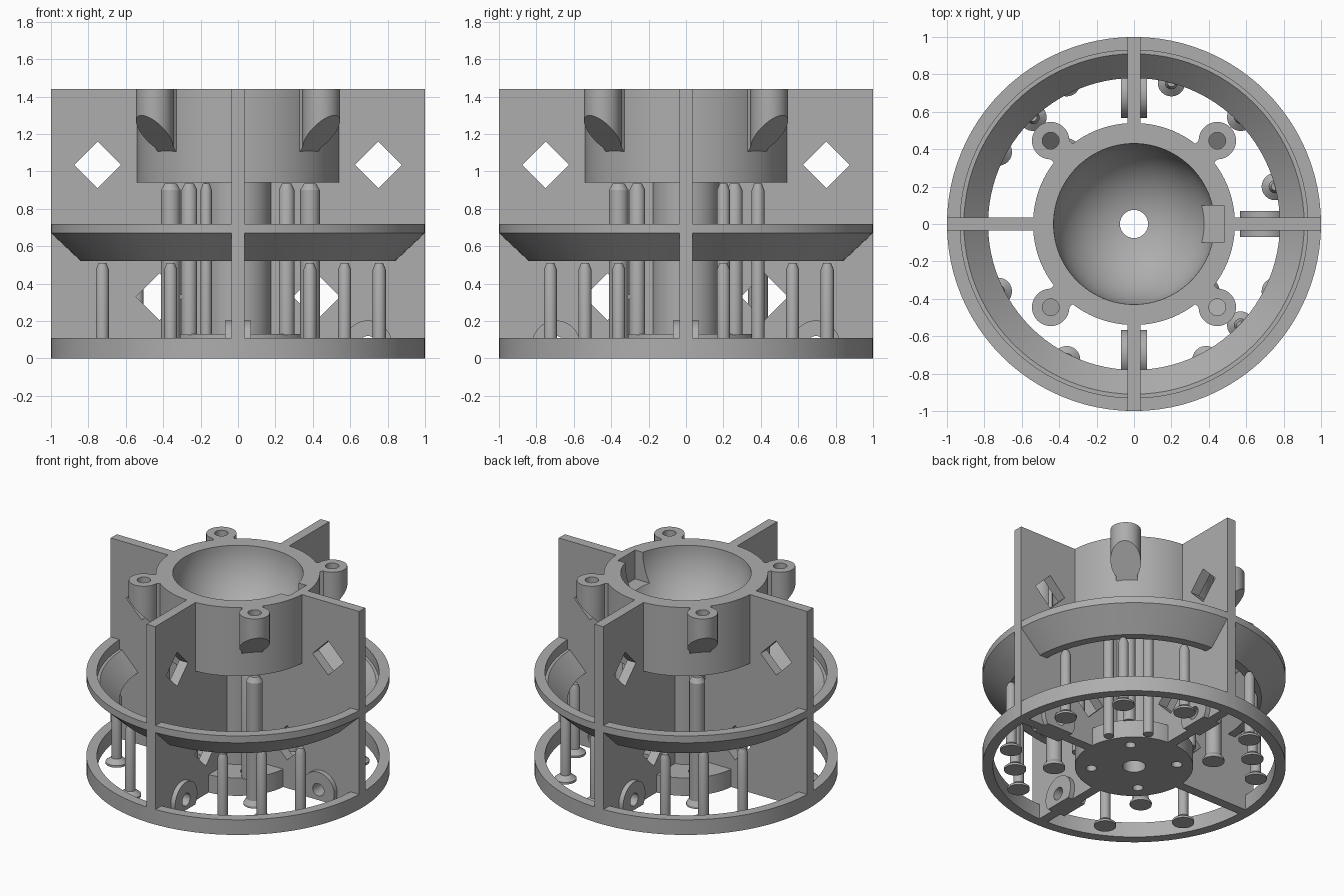
import bpy
import bmesh
import math
from mathutils import Matrix, Vector

cube = bpy.data.objects.get("Cube")
if cube:
    bpy.data.objects.remove(cube, do_unlink=True)

grey = bpy.data.materials.new("plain grey")
grey.use_nodes = True
grey.diffuse_color = (0.42, 0.42, 0.42, 1)
grey.node_tree.nodes["Principled BSDF"].inputs["Base Color"].default_value = grey.diffuse_color


def finish(name, bm):
    bmesh.ops.recalc_face_normals(bm, faces=bm.faces)
    mesh = bpy.data.meshes.new(name)
    bm.to_mesh(mesh)
    bm.free()
    mesh.materials.append(grey)
    obj = bpy.data.objects.new(name, mesh)
    bpy.context.collection.objects.link(obj)
    return obj


def lathe(name, profile, steps=96, at=(0, 0, 0), closed=True):
    """Turn an (r, z) profile about z; open profiles start and end on the axis."""
    bm = bmesh.new()
    verts = [bm.verts.new((r, 0, z)) for r, z in profile]
    count = len(verts) if closed else len(verts) - 1
    edges = [bm.edges.new((verts[i], verts[(i + 1) % len(verts)])) for i in range(count)]
    bmesh.ops.spin(bm, geom=verts + edges, cent=(0, 0, 0), axis=(0, 0, 1),
                   angle=math.tau, steps=steps, use_duplicate=False)
    bmesh.ops.remove_doubles(bm, verts=bm.verts, dist=1e-5)
    bmesh.ops.translate(bm, verts=bm.verts, vec=at)
    return finish(name, bm)


def slab(name, outline, half):
    """Extrude an (x, z) outline symmetrically along y."""
    bm = bmesh.new()
    face = bm.faces.new([bm.verts.new((x, -half, z)) for x, z in outline])
    out = bmesh.ops.extrude_face_region(bm, geom=[face])
    moved = [v for v in out["geom"] if isinstance(v, bmesh.types.BMVert)]
    bmesh.ops.translate(bm, verts=moved, vec=(0, 2 * half, 0))
    return finish(name, bm)


def disc(cx, cz, r, n=32):
    return [(cx + r * math.cos(math.tau * i / n), cz + r * math.sin(math.tau * i / n))
            for i in range(n)]


def combine(obj, other, operation="DIFFERENCE"):
    mod = obj.modifiers.new("cut", "BOOLEAN")
    mod.operation = operation
    mod.solver = "EXACT"
    mod.object = other
    bpy.context.view_layer.objects.active = obj
    bpy.ops.object.modifier_apply(modifier=mod.name)
    bpy.data.objects.remove(other, do_unlink=True)


def trim(obj, point, normal):
    """Remove everything on the normal side of a plane and cap the cut."""
    bm = bmesh.new()
    bm.from_mesh(obj.data)
    bmesh.ops.bisect_plane(bm, geom=bm.verts[:] + bm.edges[:] + bm.faces[:],
                           plane_co=point, plane_no=normal, clear_outer=True)
    rim = [e for e in bm.edges if e.is_boundary]
    bmesh.ops.holes_fill(bm, edges=rim)
    bmesh.ops.recalc_face_normals(bm, faces=bm.faces)
    bm.to_mesh(obj.data)
    bm.free()


def turn(obj, degrees):
    obj.data.transform(Matrix.Rotation(math.radians(degrees), 4, "Z"))


parts = []
TOP = 1.44

# Cup, stem and foot plate in one turned piece, bored through the middle
BOWL, BORE = 0.43, 0.075
last = math.acos(BORE / BOWL)
bowl = [(BOWL * math.cos(last * i / 20), TOP - BOWL * math.sin(last * i / 20)) for i in range(21)]
core = lathe("cup_and_stem", [(BORE, 0), (0.39, 0), (0.39, 0.13), (0.18, 0.13), (0.18, 0.94),
                              (0.54, 0.94), (0.54, TOP)] + bowl)
combine(core, slab("notch_cutter", [(0.25, 1.23), (0.48, 1.23), (0.48, 1.6), (0.25, 1.6)], 0.1))
for sx in (-1, 1):
    for sy in (-1, 1):
        hole = [(0, -0.1), (0.035, -0.1), (0.035, 0.3), (0, 0.3)]
        combine(core, lathe("screw_cutter", hole, 20, (0.2 * sx, 0.2 * sy, 0), closed=False))
parts.append(core)

# Base ring and the conical middle ring
parts.append(lathe("base_ring", [(0.93, 0), (1, 0), (1, 0.11), (0.93, 0.11)]))
parts.append(lathe("middle_ring", [(1, 0.72), (1, 0.67), (0.84, 0.52), (0.78, 0.52),
                                   (0.91, 0.65), (0.93, 0.65), (0.93, 0.72)]))

# Four radial walls with diamond openings; three carry a round boss
for side, angle in (("left", 0), ("back", 90), ("right", 180), ("front", 270)):
    wall = slab(side + "_wall", [(0.13, 0), (1, 0), (1, TOP), (0.5, TOP), (0.5, 0.97),
                                 (0.13, 0.97)], 0.035)
    for cx, cz in ((0.75, 1.035), (0.42, 0.33)):
        combine(wall, slab("diamond_cutter", disc(cx, cz, 0.125, 4), 0.2))
    if side != "right":
        boss = slab("boss", disc(0.695, 0.075, 0.128, 48), 0.07)
        trim(boss, (0, 0, 0), (0, 0, -1))
        combine(wall, boss, "UNION")
        combine(wall, slab("boss_cutter", disc(0.695, 0.075, 0.045), 0.2))
    turn(wall, angle)
    parts.append(wall)

# Screw lugs on the cup, sloped underneath
for i in range(4):
    lug = lathe("screw_lug", [(0, 1), (0.1, 1), (0.1, TOP), (0, TOP)], 40, (0.63, 0, 0), closed=False)
    neck = slab("lug_neck", [(0.5, 1), (0.63, 1), (0.63, TOP), (0.5, TOP)], 0.07)
    combine(lug, neck, "UNION")
    combine(lug, lathe("lug_cutter", [(0, 0.9), (0.045, 0.9), (0.045, 1.6), (0, 1.6)], 24,
                       (0.63, 0, 0), closed=False))
    slope = slab("slope_cutter", [(0.4, 0.9), (0.9, 0.9), (0.9, 1.47), (0.4, 0.97)], 0.3)
    combine(lug, slope)
    turn(lug, 45 + 90 * i)
    parts.append(lug)


def pin(name, x, y, r, low, high, foot=0.073):
    tip = [(r, high - 0.035), (r * 0.6, high), (0, high)]
    if foot:
        base = [(0, low), (foot, low), (foot, low + 0.015), (r, low + 0.045)]
    else:
        base = [(0, low), (r, low)]
    parts.append(lathe(name, base + tip, 24, (x, y, 0), closed=False))


# Short outer pins with wide feet
for x, y in ((0.755, -0.36), (0.57, -0.54), (0.385, -0.725), (-0.36, -0.725), (-0.725, -0.36),
             (-0.725, 0.385), (-0.54, 0.57), (-0.36, 0.755), (0.2, 0.755), (0.57, 0.57),
             (0.755, 0.2)):
    pin("outer_pin", x, y, 0.035, 0, 0.51)

# Tall pins under the cup
for x, y in ((0.385, -0.36), (-0.36, -0.36), (-0.36, 0.385)):
    pin("tall_pin", x, y, 0.053, 0, 0.935)
for x, y in ((0.385, 0.2), (0.2, 0.385)):
    pin("slim_pin", x, y, 0.034, 0, 0.935, 0)
for x, y in ((0.26, -0.26), (-0.26, -0.26), (-0.26, 0.26), (0.26, 0.26)):
    pin("inner_pin", x, y, 0.042, 0.125, 0.935, 0)
pin("inner_slim_pin", -0.17, -0.27, 0.03, 0.125, 0.935, 0)

# Smooth the round surfaces and keep the corners crisp
bpy.ops.object.select_all(action="DESELECT")
for obj in parts:
    obj.select_set(True)
bpy.context.view_layer.objects.active = parts[0]
bpy.ops.object.shade_smooth_by_angle(angle=math.radians(30))
